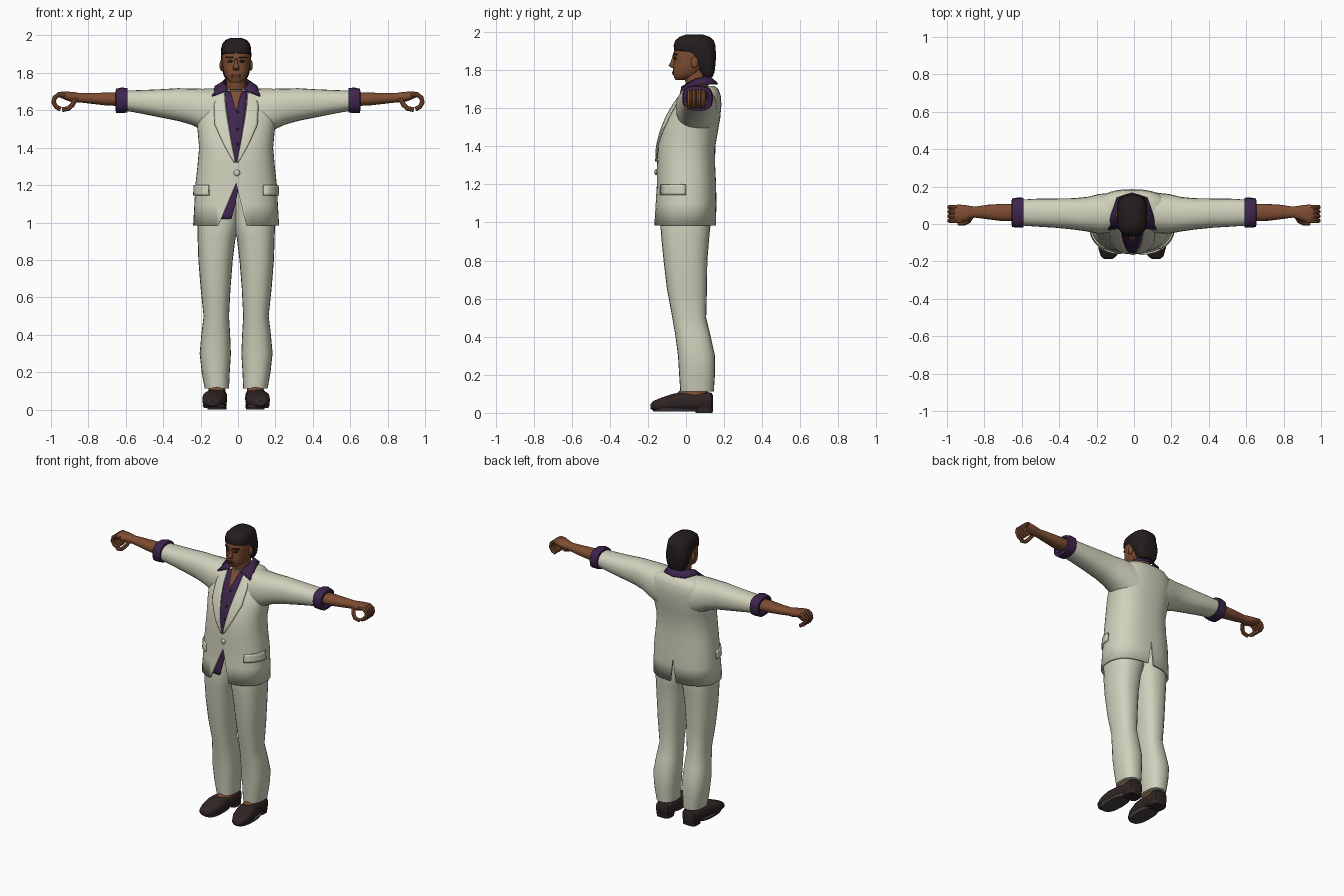
import bpy, bmesh, math
from mathutils import Vector
from mathutils.bvhtree import BVHTree

if "Cube" in bpy.data.objects:
    bpy.data.objects.remove(bpy.data.objects["Cube"])

CX = -0.01   # body centre line


def material(name, r, g, b):
    m = bpy.data.materials.new(name)
    m.diffuse_color = (r, g, b, 1)
    m.use_nodes = True
    m.node_tree.nodes["Principled BSDF"].inputs["Base Color"].default_value = m.diffuse_color
    return m


SUIT = material("cream_cloth", 0.63, 0.64, 0.50)
SHIRT = material("purple_cloth", 0.048, 0.018, 0.075)
SKIN = material("brown_skin", 0.21, 0.075, 0.032)
LIP = material("dark_skin", 0.11, 0.037, 0.02)
HAIR = material("black_hair", 0.018, 0.012, 0.012)
SHOE = material("dark_leather", 0.03, 0.018, 0.018)
SOLE = material("grey_sole", 0.06, 0.05, 0.05)
CHAIN = material("pale_metal", 0.65, 0.62, 0.55)


def finish(name, bm, mat):
    bmesh.ops.recalc_face_normals(bm, faces=bm.faces)
    me = bpy.data.meshes.new(name)
    bm.to_mesh(me)
    bm.free()
    me.materials.append(mat)
    ob = bpy.data.objects.new(name, me)
    bpy.context.collection.objects.link(ob)
    return ob


def solidify(ob, t, offset=0):
    m = ob.modifiers.new("thickness", "SOLIDIFY")
    m.thickness, m.offset = t, offset
    return ob


def loft(name, axis, rings, mat, n=20, p=2.3, caps=(True, True), sx=1, cx=0.0):
    """Rings are (t, a0, a1, b0, b1): station on the axis and extents on the other two."""
    bm = bmesh.new()
    rows = []
    for t, a0, a1, b0, b1 in rings:
        row = []
        for i in range(n):
            u = 2 * math.pi * i / n
            c, s = math.cos(u), math.sin(u)
            a = (a0 + a1) / 2 + (a1 - a0) / 2 * math.copysign(abs(c) ** (2 / p), c)
            b = (b0 + b1) / 2 + (b1 - b0) / 2 * math.copysign(abs(s) ** (2 / p), s)
            x, y, z = {"x": (t, a, b), "y": (a, t, b), "z": (a, b, t)}[axis]
            row.append(bm.verts.new((sx * x + cx, y, z)))
        rows.append(row)
    for r, q in zip(rows, rows[1:]):
        for i in range(n):
            bm.faces.new((r[i], r[(i + 1) % n], q[(i + 1) % n], q[i]))
    if caps[0]:
        bm.faces.new(rows[0])
    if caps[1]:
        bm.faces.new(rows[-1])
    return finish(name, bm, mat)


def sheet(name, grid, mat, t):
    bm = bmesh.new()
    vs = [[bm.verts.new(p) for p in row] for row in grid]
    for r, q in zip(vs, vs[1:]):
        for i in range(len(r) - 1):
            bm.faces.new((r[i], r[i + 1], q[i + 1], q[i]))
    return solidify(finish(name, bm, mat), t)


def tree_of(ob):
    return BVHTree.FromPolygons([v.co for v in ob.data.vertices],
                                [tuple(f.vertices) for f in ob.data.polygons])


def panel(name, tree, rows, mat, offset, t=0.005, side=0, cols=5, sub=4):
    """Lay a thin plate on a surface; rows are (z, start, end), seen from the front or a side."""
    fine = []
    for r, q in zip(rows, rows[1:]):
        fine += [[r[k] + (q[k] - r[k]) * j / sub for k in range(3)] for j in range(sub)]
    fine.append(rows[-1])
    d = Vector((-side, 0, 0)) if side else Vector((0, 1, 0))
    grid = []
    for z, u0, u1 in fine:
        line = []
        for i in range(cols + 1):
            u = u0 + (u1 - u0) * i / cols
            start = Vector((side, u, z)) if side else Vector((u + CX, -1, z))
            hit, nor, _, _ = tree.ray_cast(start, d)
            nor = -nor if nor.dot(d) > 0 else nor
            line.append(hit + nor * offset)
        grid.append(line)
    return sheet(name, grid, mat, t)


def ball(name, loc, scale, mat, seg=12):
    bm = bmesh.new()
    bmesh.ops.create_uvsphere(bm, u_segments=seg, v_segments=seg // 2 + 2, radius=1)
    for v in bm.verts:
        v.co = Vector((v.co.x * scale[0], v.co.y * scale[1], v.co.z * scale[2])) + Vector(loc)
    return finish(name, bm, mat)


def tube(name, pts, r, mat):
    cu = bpy.data.curves.new(name, "CURVE")
    cu.dimensions = "3D"
    cu.bevel_depth, cu.bevel_resolution, cu.use_fill_caps = r, 2, True
    sp = cu.splines.new("POLY")
    sp.points.add(len(pts) - 1)
    for p, co in zip(sp.points, pts):
        p.co = (*co, 1)
    tmp = bpy.data.objects.new(name + "_path", cu)
    me = bpy.data.meshes.new_from_object(tmp)
    bpy.data.objects.remove(tmp)
    me.materials.clear()
    me.materials.append(mat)
    bpy.context.collection.objects.link(bpy.data.objects.new(name, me))


def wedge_cut(target, name, tri, y0, y1):
    bm = bmesh.new()
    a, b = ([bm.verts.new((x, y, z)) for x, z in tri] for y in (y0, y1))
    bm.faces.new(a)
    bm.faces.new(b)
    for i in range(3):
        j = (i + 1) % 3
        bm.faces.new((a[i], a[j], b[j], b[i]))
    ob = finish(name, bm, SUIT)
    ob.hide_render = True
    ob.hide_set(True)
    m = target.modifiers.new(name, "BOOLEAN")
    m.operation, m.object, m.solver = "DIFFERENCE", ob, "EXACT"


# jacket body, hollow at the hem, with front opening and back vent
body = [(.985, .23, -.168, .158), (1.1, .223, -.16, .16), (1.2, .218, -.153, .158),
        (1.3, .207, -.152, .153), (1.4, .198, -.148, .154), (1.48, .205, -.128, .168),
        (1.55, .213, -.10, .18), (1.62, .208, -.06, .186), (1.67, .19, -.025, .182),
        (1.70, .16, -.005, .17), (1.718, .11, .015, .15)]
jacket = loft("jacket_body", "z", [(z, -h, h, f, b) for z, h, f, b in body], SUIT, 44, 2.4,
              (False, True), cx=CX)
coat = tree_of(jacket)
solidify(jacket, 0.01, -1)
wedge_cut(jacket, "front_opening_cutter", [(-.01, 1.21), (-.115, .96), (.05, .96)], -.3, -.05)
wedge_cut(jacket, "back_vent_cutter", [(CX, 1.15), (CX - .025, .96), (CX + .025, .96)], .06, .3)

# shirt front, bare throat and shirt tail
panel("shirt_front", coat, [(1.70, -.06, .06), (1.6, -.052, .052), (1.5, -.036, .036),
                            (1.4, -.019, .019), (1.32, -.002, .002)], SHIRT, .003)
panel("throat", coat, [(1.705, -.034, .034), (1.66, -.02, .02), (1.6, -.002, .002)], SKIN, .006)
panel("shirt_tail", coat, [(1.21, -.03, .02), (1.1, -.07, -.005), (1.02, -.10, -.025)], SHIRT, -.014)

# lapels and pocket flaps
lapel = [(1.69, .062, .10), (1.62, .056, .117), (1.52, .041, .112), (1.42, .024, .068), (1.32, .003, .012)]
for s, tag in ((1, "left"), (-1, "right")):
    panel(tag + "_lapel", coat, [(z, s * a, s * b) for z, a, b in lapel], SUIT, .007, .008)
    panel(tag + "_pocket_flap", coat, [(1.2, -.125, 0), (1.145, -.13, 0)], SUIT, .005, .009, side=s)

# buttons
ball("jacket_button", (CX + .005, -.157, 1.265), (.017, .009, .017), SUIT)
for z in (1.59, 1.50, 1.42):
    hit = coat.ray_cast(Vector((CX + .008, -1, z)), Vector((0, 1, 0)))[0]
    ball("shirt_button", hit + Vector((0, -.005, 0)), (.008, .005, .008), HAIR, 8)

# folded shirt collar
inner = [(0, .125, 1.765), (.058, .105, 1.765), (.07, .05, 1.752), (.042, -.022, 1.712)]
outer = [(0, .166, 1.728), (.08, .14, 1.727), (.112, .05, 1.727), (.128, -.03, 1.675)]
flip = lambda pts: [(-x, y, z) for x, y, z in pts[:0:-1]] + pts
sheet("shirt_collar", [[(x + CX, y, z) for x, y, z in flip(e)] for e in (inner, outer)], SHIRT, .008)

# neck and necklace
loft("neck", "z", [(1.66, -.055, .055, .02, .125), (1.71, -.053, .053, .002, .12),
                   (1.75, -.053, .053, -.005, .115), (1.81, -.055, .055, -.01, .12)], SKIN, cx=CX)
for i in range(-5, 6):
    u = i * .22
    ball("necklace_bead", (CX + .048 * math.sin(u), .045 - .058 * math.cos(u),
                           1.702 + .025 * (1 - math.cos(u))), (.005,) * 3, CHAIN, 6)

# head and hair
skull = [(1.748, .026, -.055, -.01), (1.76, .044, -.062, .03), (1.785, .06, -.068, .08),
         (1.82, .07, -.067, .115), (1.86, .075, -.062, .135), (1.885, .077, -.067, .14),
         (1.92, .075, -.058, .142), (1.95, .065, -.04, .13), (1.97, .04, 0, .10)]
head = loft("head", "z", [(z, -h, h, f, b) for z, h, f, b in skull], SKIN, 32, 2.4, cx=CX)
mane = [(1.765, .055, .085, .14), (1.79, .068, .07, .15), (1.83, .077, .05, .155), (1.865, .08, .025, .157),
        (1.89, .081, -.01, .157), (1.905, .081, -.062, .156), (1.93, .08, -.065, .154),
        (1.955, .074, -.057, .146), (1.975, .058, -.035, .125), (1.987, .03, .0, .09)]
loft("hair", "z", [(z, -h, h, f, b) for z, h, f, b in mane], HAIR, 32, 2.9, cx=CX)

# face
face = tree_of(head)
loft("nose", "z", [(1.88, -.007, .007, -.07, -.04), (1.85, -.010, .010, -.078, -.04),
                   (1.825, -.018, .018, -.091, -.04), (1.812, -.015, .015, -.076, -.04)], SKIN, 12, cx=CX)
for z, h in ((1.79, "upper"), (1.78, "lower")):
    panel(h + "_lip", face, [(z + .004, -.016, .016), (z, -.026, .026), (z - .004, -.018, .018)],
          LIP, .003, sub=1)
for s, tag in ((1, "left"), (-1, "right")):
    panel(tag + "_eyebrow", face, [(1.887, s * .018, s * .05), (1.88, s * .014, s * .055)], HAIR, .002, sub=1)
    panel(tag + "_eye", face, [(1.868, s * .022, s * .04), (1.862, s * .018, s * .045),
                               (1.856, s * .022, s * .04)], HAIR, .001, sub=1)
    ball(tag + "_ear", (CX + s * .078, .045, 1.84), (.011, .02, .03), SKIN)

for s, tag in ((1, "left"), (-1, "right")):
    # sleeve, rolled cuff, forearm
    loft(tag + "_sleeve", "x", [(.08, -.05, .172, 1.44, 1.717), (.19, -.052, .16, 1.495, 1.715),
                                (.25, -.04, .145, 1.523, 1.716), (.32, -.03, .138, 1.543, 1.718),
                                (.42, -.02, .136, 1.563, 1.712), (.52, -.014, .135, 1.583, 1.708),
                                (.605, -.008, .13, 1.598, 1.705)], SUIT, 24, sx=s)
    loft(tag + "_cuff", "x", [(.59, .0, .125, 1.605, 1.70), (.592, -.018, .14, 1.588, 1.718),
                              (.62, -.02, .142, 1.585, 1.722), (.652, -.016, .136, 1.585, 1.715),
                              (.655, .0, .122, 1.605, 1.70), (.64, .01, .11, 1.62, 1.69)],
         SHIRT, 20, 2.6, sx=s)
    loft(tag + "_forearm", "x", [(.62, .015, .108, 1.622, 1.695), (.70, .015, .108, 1.625, 1.695),
                                 (.78, .025, .103, 1.634, 1.693), (.85, .034, .093, 1.642, 1.693),
                                 (.88, .025, .097, 1.642, 1.698), (.91, .012, .102, 1.65, 1.70),
                                 (.945, .008, .104, 1.665, 1.70), (.96, .02, .095, 1.672, 1.695)],
         SKIN, 18, sx=s)
    # curled fingers and thumb
    for k in range(4):
        y = .018 + k * .024
        tube(tag + "_finger", [(s * x, y, z) for x, z in
             ((.92, 1.68), (.957, 1.685), (.98, 1.668), (.986, 1.643), (.972, 1.618), (.948, 1.606))],
             .0125, SKIN)
    tube(tag + "_thumb", [(s * x, y, z) for x, y, z in
         ((.87, .04, 1.66), (.885, .015, 1.63), (.905, .004, 1.61), (.94, .006, 1.603))], .013, SKIN)

    # trouser leg
    loft(tag + "_trouser_leg", "z", [(1.16, -.02, .195, -.12, .12), (1.0, -.02, .208, -.135, .13),
                                     (.92, .003, .206, -.13, .122), (.8, .018, .202, -.118, .112),
                                     (.65, .03, .19, -.10, .11), (.5, .038, .174, -.072, .106),
                                     (.4, .032, .186, -.055, .13), (.3, .028, .195, -.042, .152),
                                     (.2, .034, .184, -.036, .152), (.112, .038, .168, -.03, .146)],
         SUIT, 24, 2.4, sx=s, cx=CX)
    # ankle, shoe, sole and heel
    loft(tag + "_ankle", "z", [(.07, .055, .15, -.065, .12), (.105, .058, .148, -.045, .115),
                               (.125, .062, .145, -.025, .11), (.17, .065, .14, 0, .11)], SKIN, sx=s, cx=CX)
    loft(tag + "_shoe", "y", [(-.187, .105, .15, .02, .045), (-.172, .085, .168, .014, .062),
                              (-.13, .062, .18, .012, .08), (-.07, .05, .18, .012, .1),
                              (-.02, .05, .168, .012, .108), (.05, .048, .158, .012, .106),
                              (.11, .048, .156, .012, .11), (.135, .056, .148, .012, .105),
                              (.142, .07, .135, .02, .09)], SHOE, 20, 2.8, sx=s, cx=CX)
    loft(tag + "_sole", "z", [(.008, .062, .172, -.172, .06), (.026, .056, .18, -.18, .07)],
         SOLE, 24, 2.6, sx=s, cx=CX)
    loft(tag + "_heel", "z", [(0, .052, .152, .05, .14), (.03, .05, .155, .045, .142)],
         SHOE, 16, 3.5, sx=s, cx=CX)

# smooth shading with sharp folds kept
for ob in bpy.context.view_layer.objects:
    if ob.type == "MESH" and not ob.hide_render:
        ob.select_set(True)
        bpy.context.view_layer.objects.active = ob
bpy.ops.object.shade_smooth_by_angle(angle=math.radians(40))
